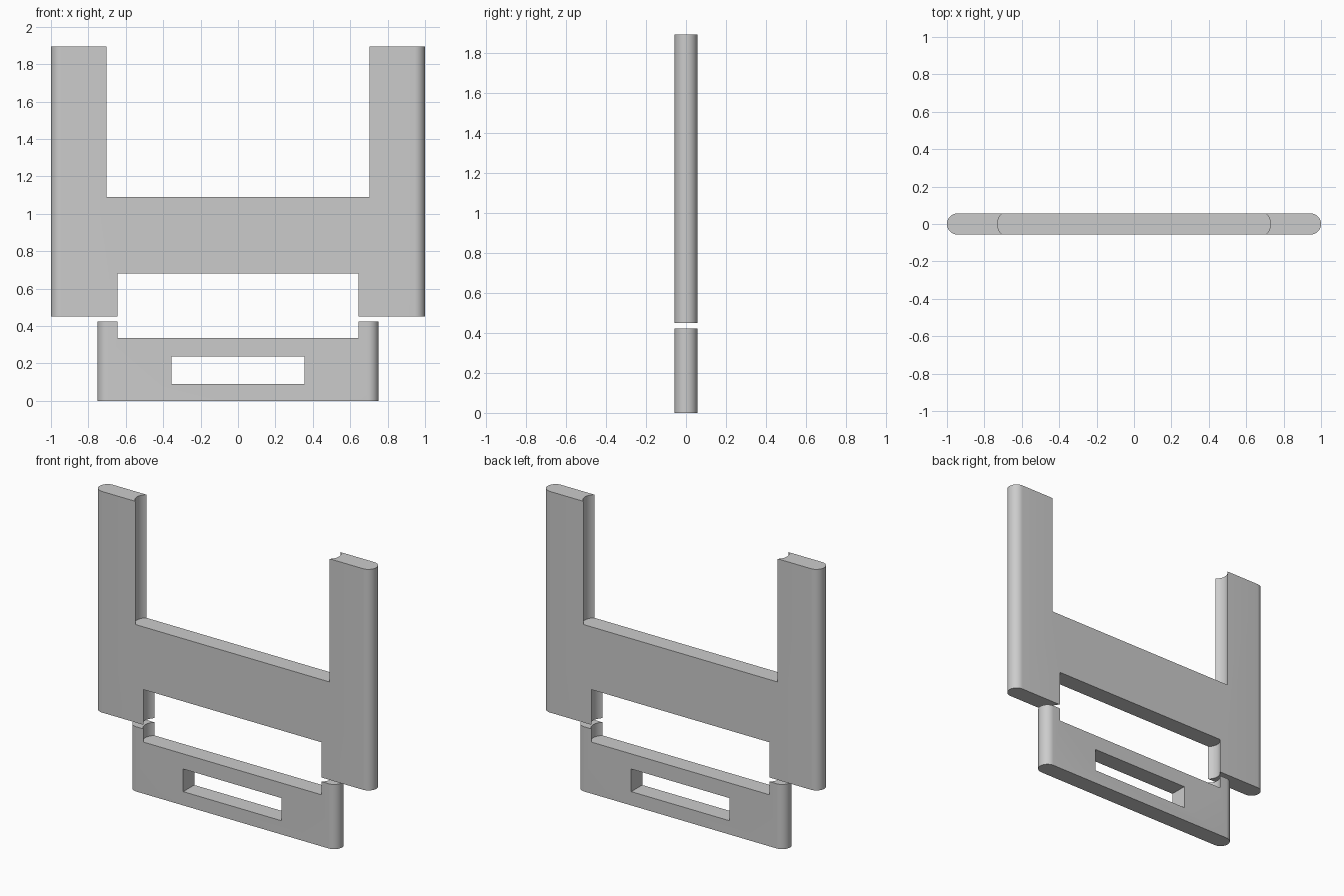
import bpy, bmesh
from math import cos, sin, pi, sqrt, radians

HALF = 0.057       # half thickness of the panels
SCOOP_R = 0.074    # radius of the hollow inner edges
SCOOP = 0.027      # depth of the hollow inner edges

cube = bpy.data.objects.get("Cube")
if cube:
    bpy.data.objects.remove(cube, do_unlink=True)

grey = bpy.data.materials.new("plain_grey")
grey.use_nodes = True
color = (0.6, 0.6, 0.6, 1)
grey.diffuse_color = color
grey.node_tree.nodes["Principled BSDF"].inputs["Base Color"].default_value = color


def prism(name, half_outline, z0, z1):
    """Extrude a plan outline, mirrored in x, from z0 up to z1."""
    outline = half_outline + [(-x, -y) for x, y in half_outline]
    bm = bmesh.new()
    base = bm.faces.new([bm.verts.new((x, y, z0)) for x, y in outline])
    top = bmesh.ops.extrude_face_region(bm, geom=[base])["geom"]
    verts = [v for v in top if isinstance(v, bmesh.types.BMVert)]
    bmesh.ops.translate(bm, vec=(0, 0, z1 - z0), verts=verts)
    bmesh.ops.recalc_face_normals(bm, faces=bm.faces)
    mesh = bpy.data.meshes.new(name)
    bm.to_mesh(mesh)
    bm.free()
    mesh.materials.append(grey)
    obj = bpy.data.objects.new(name, mesh)
    bpy.context.collection.objects.link(obj)
    return obj


def rounded_slab(name, half_width, z0, z1):
    n = 20
    arc = [-pi / 2 + pi * i / n for i in range(n + 1)]
    outline = [(half_width - HALF + HALF * cos(a), HALF * sin(a)) for a in arc]
    return prism(name, outline, z0, z1)


def bulged_cutter(half_width, z0, z1):
    n = 20
    ys = [0.07 * (2 * i / n - 1) for i in range(n + 1)]
    outline = [(half_width + SCOOP - SCOOP_R + sqrt(SCOOP_R ** 2 - y * y), y) for y in ys]
    return prism("notch_cutter", outline, z0, z1)


def square_cutter(half_width, z0, z1):
    return prism("slot_cutter", [(half_width, -0.1), (half_width, 0.1)], z0, z1)


def carve(obj, cutters):
    """Subtract the cutters, bake the result and tidy up."""
    for cutter in cutters:
        cutter.hide_render = True
        mod = obj.modifiers.new("cut", "BOOLEAN")
        mod.operation = "DIFFERENCE"
        mod.solver = "EXACT"
        mod.object = cutter
    bpy.context.view_layer.update()
    graph = bpy.context.evaluated_depsgraph_get()
    mesh = bpy.data.meshes.new_from_object(obj.evaluated_get(graph))
    obj.modifiers.clear()
    obj.data = mesh
    for cutter in cutters:
        bpy.data.objects.remove(cutter, do_unlink=True)
    bpy.ops.object.select_all(action="DESELECT")
    obj.select_set(True)
    bpy.context.view_layer.objects.active = obj
    bpy.ops.object.shade_smooth_by_angle(angle=radians(30))


# Upper panel: two tall arms, a cross panel and two short legs
upper = rounded_slab("upper_panel", 1.0, 0.45, 1.895)
carve(upper, [bulged_cutter(0.703, 1.09, 2.0), bulged_cutter(0.643, 0.3, 0.68)])

# Lower panel: short upright ends and a rectangular window
lower = rounded_slab("lower_panel", 0.752, 0.0, 0.423)
carve(lower, [bulged_cutter(0.643, 0.337, 0.6), square_cutter(0.356, 0.09, 0.238)])
